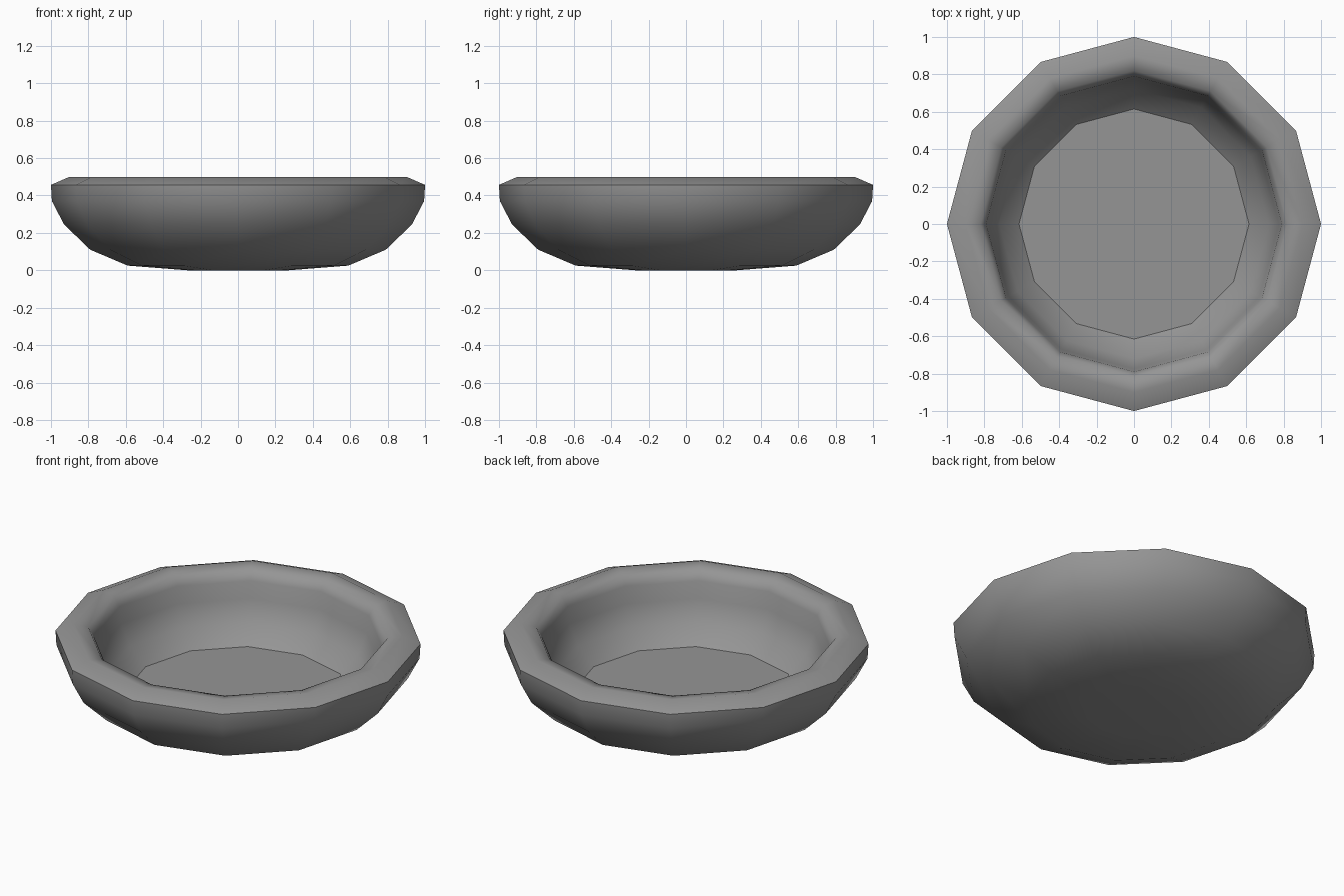
import bpy
import bmesh
from math import cos, sin, tau

cube = bpy.data.objects.get("Cube")
if cube:
    bpy.data.objects.remove(cube, do_unlink=True)

SIDES = 12

# Plain grey stoneware
grey = bpy.data.materials.new("stone_grey")
grey.use_nodes = True
colour = (0.3, 0.3, 0.3, 1)
grey.diffuse_color = colour
grey.node_tree.nodes["Principled BSDF"].inputs["Base Color"].default_value = colour

# Bowl section (radius, height): underside, outer wall, rolled rim, inner wall
outer = [(0.27, 0), (0.59, 0.025), (0.79, 0.11), (0.93, 0.245), (0.995, 0.37), (1, 0.457)]
inner = [(0.9, 0.5), (0.82, 0.485), (0.79, 0.43), (0.775, 0.33), (0.72, 0.21), (0.615, 0.115)]

bm = bmesh.new()
rings = [[bm.verts.new((r * cos(tau * i / SIDES), r * sin(tau * i / SIDES), z))
          for i in range(SIDES)] for r, z in outer + inner]
for low, high in zip(rings, rings[1:]):
    for i in range(SIDES):
        j = (i + 1) % SIDES
        bm.faces.new((low[i], low[j], high[j], high[i]))

# Base and flat floor
bm.faces.new(rings[0][::-1])
bm.faces.new(rings[-1])
for face in bm.faces:
    face.smooth = True

# Crisp edges at the rim's outer lip and around the floor
for ring in (rings[len(outer) - 1], rings[-1]):
    for i in range(SIDES):
        bm.edges.get((ring[i], ring[(i + 1) % SIDES])).smooth = False

mesh = bpy.data.meshes.new("bowl")
bm.to_mesh(mesh)
bm.free()
mesh.materials.append(grey)
bpy.context.collection.objects.link(bpy.data.objects.new("bowl", mesh))
